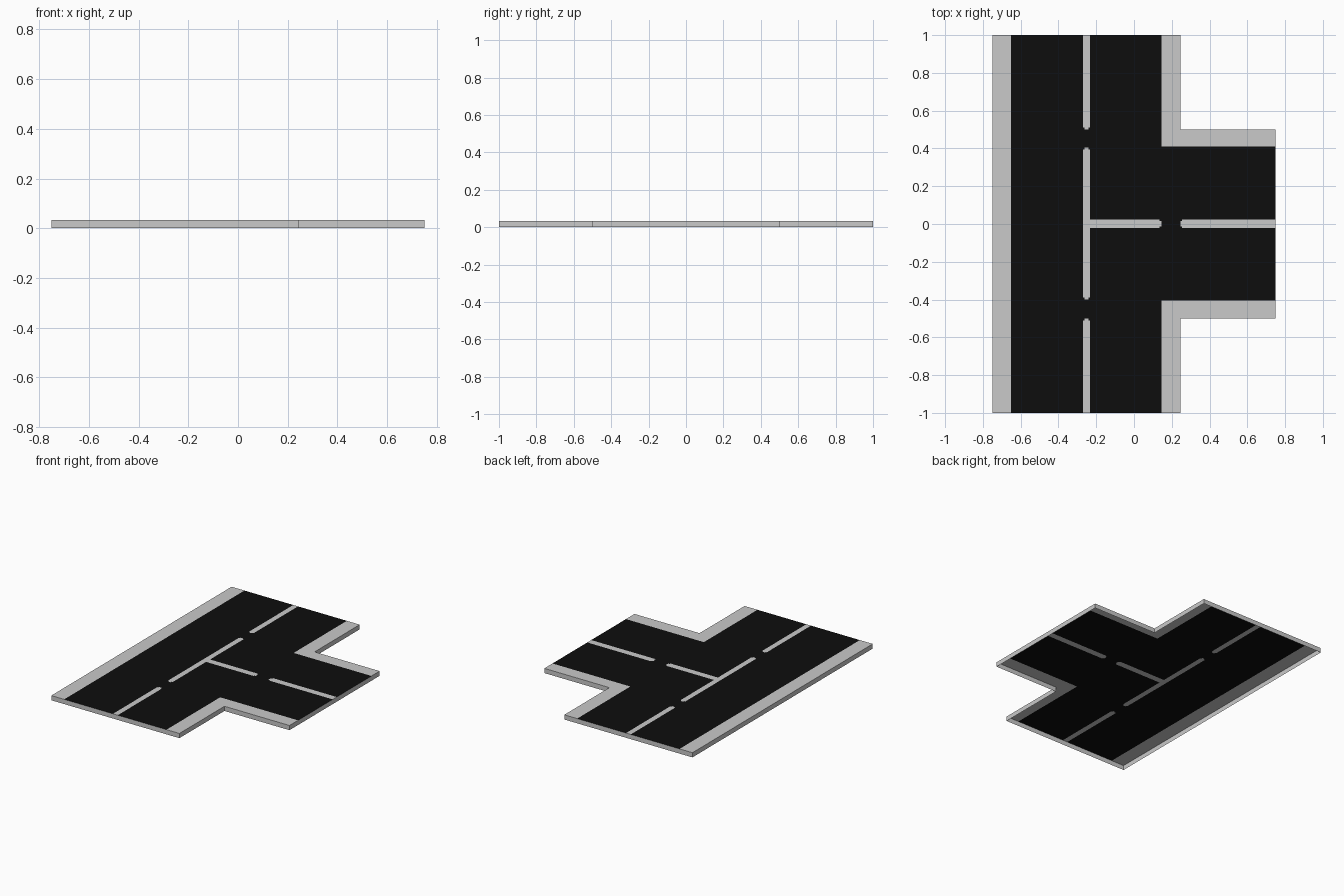
import bpy, bmesh

if "Cube" in bpy.data.objects:
    bpy.data.objects.remove(bpy.data.objects["Cube"])

H = 0.033  # slab height


def material(name, v):
    m = bpy.data.materials.new(name)
    m.diffuse_color = (v, v, v, 1)
    m.use_nodes = True
    m.node_tree.nodes["Principled BSDF"].inputs["Base Color"].default_value = m.diffuse_color
    return m


pavement = material("pavement_grey", 0.585)
asphalt = material("asphalt_black", 0.004)

# Rectangles as (x0, x1, y0, y1)
slab = [(-0.75, 0.245, -1, 1), (0.245, 0.75, -0.5, 0.5)]
road = [(-0.65, 0.145, -1, 1), (0.145, 0.75, -0.405, 0.41)]
lines = []


def dash_y(y0, y1, tip0, tip1):
    # lane dash along y with narrower tips at its free ends
    lines.append((-0.271, -0.234, y0 + 0.01 * tip0, y1 - 0.01 * tip1))
    lines.append((-0.263, -0.242, y0, y1))


def dash_x(x0, x1, tip0, tip1):
    lines.append((x0 + 0.01 * tip0, x1 - 0.01 * tip1, -0.02, 0.024))
    lines.append((x0, x1, -0.012, 0.016))


dash_y(0.5, 1, 1, 0)
dash_y(-0.4, 0.405, 1, 1)
dash_y(-1, -0.5, 0, 1)
dash_x(-0.234, 0.146, 0, 1)
dash_x(0.245, 0.75, 1, 0)


def inside(rects, x, y):
    return any(a < x < b and c < y < d for a, b, c, d in rects)


# Top sheet: cells between all rectangle edges, coloured by region
rects = slab + road + lines
xs = sorted({round(v, 4) for r in rects for v in r[:2]})
ys = sorted({round(v, 4) for r in rects for v in r[2:]})
bm = bmesh.new()
verts = {}


def vert(x, y):
    if (x, y) not in verts:
        verts[x, y] = bm.verts.new((x, y, H))
    return verts[x, y]


for x0, x1 in zip(xs, xs[1:]):
    for y0, y1 in zip(ys, ys[1:]):
        cx, cy = (x0 + x1) / 2, (y0 + y1) / 2
        if inside(slab, cx, cy):
            f = bm.faces.new([vert(x0, y0), vert(x1, y0), vert(x1, y1), vert(x0, y1)])
            f.material_index = int(inside(road, cx, cy) and not inside(lines, cx, cy))

# Side walls: boundary dropped to the ground, underside left open
for e in [e for e in bm.edges if e.is_boundary]:
    loop = e.link_loops[0]
    a, b = loop.vert.co.copy(), loop.link_loop_next.vert.co.copy()
    va, vb = loop.vert, loop.link_loop_next.vert
    la, lb = bm.verts.new((a.x, a.y, 0)), bm.verts.new((b.x, b.y, 0))
    bm.faces.new([vb, va, la, lb]).material_index = 0
bmesh.ops.remove_doubles(bm, verts=bm.verts[:], dist=1e-5)

mesh = bpy.data.meshes.new("road_junction")
bm.to_mesh(mesh)
bm.free()
mesh.materials.append(pavement)
mesh.materials.append(asphalt)
bpy.context.collection.objects.link(bpy.data.objects.new("road_junction", mesh))
